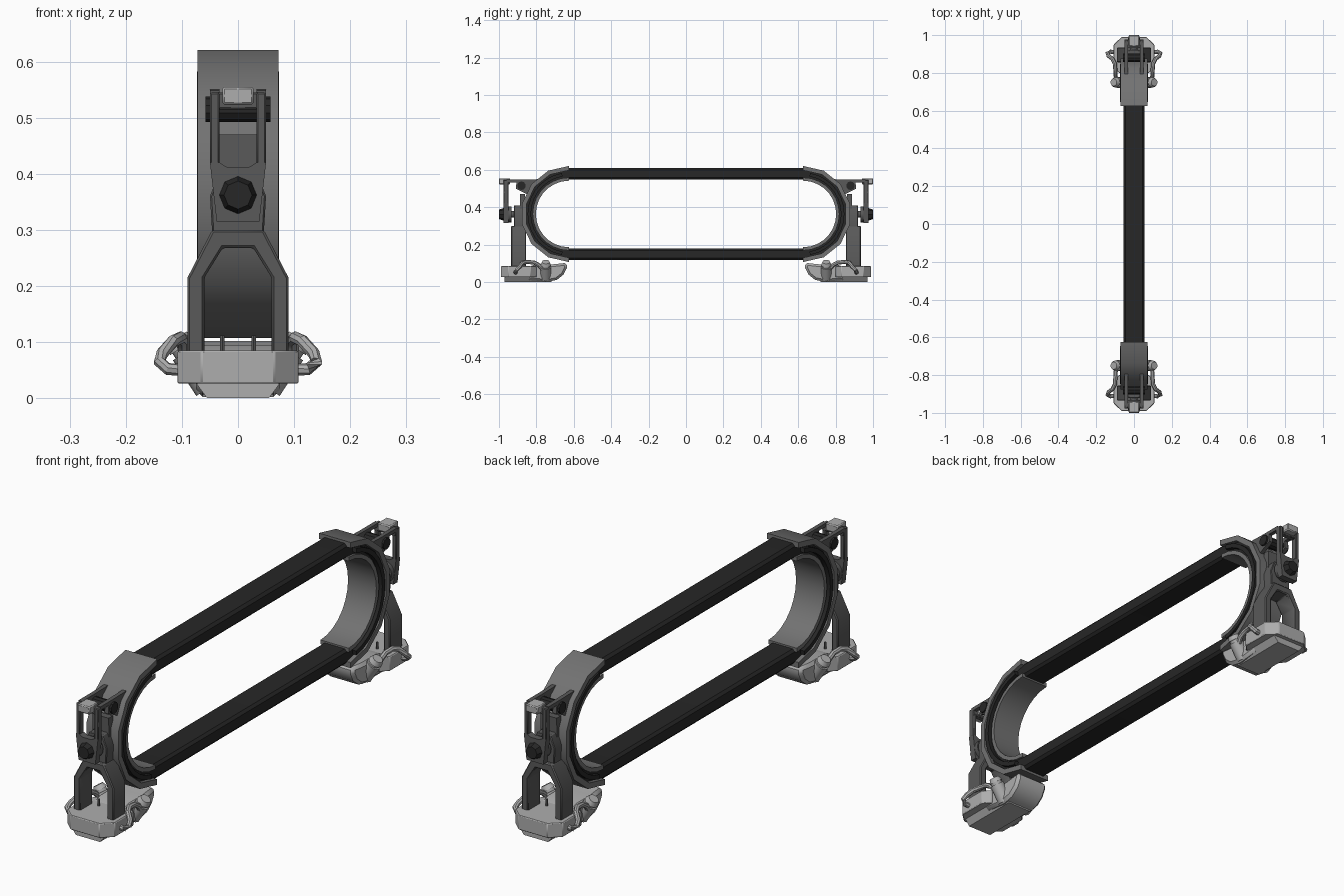
import bpy, bmesh, math
from mathutils import Vector, Matrix

if "Cube" in bpy.data.objects:
    bpy.data.objects.remove(bpy.data.objects["Cube"])


def mat(name, v):
    m = bpy.data.materials.new(name)
    m.diffuse_color = (v, v, v, 1)
    m.use_nodes = True
    m.node_tree.nodes["Principled BSDF"].inputs["Base Color"].default_value = m.diffuse_color
    return m


RUBBER = mat("black_rubber", 0.02)
DARK = mat("dark_metal", 0.10)
MID = mat("shell_metal", 0.17)
LIGHT = mat("light_metal", 0.42)
CY, CZ = -0.625, 0.364          # centre of the front end curve


def finish(name, bm, m, bevel=0, both=True):
    bmesh.ops.recalc_face_normals(bm, faces=bm.faces)
    me = bpy.data.meshes.new(name)
    bm.to_mesh(me)
    bm.free()
    me.polygons.foreach_set("use_smooth", [True] * len(me.polygons))
    me.set_sharp_from_angle(angle=math.radians(32))
    me.materials.append(m)
    # every end part is repeated, turned half a turn, at the back
    for tag, ang in (("front", 0), ("back", math.pi)) if both else (("", 0),):
        ob = bpy.data.objects.new(f"{tag}_{name}".strip("_"), me)
        ob.matrix_world = Matrix.Rotation(ang, 4, 'Z')
        bpy.context.collection.objects.link(ob)
        if bevel:
            b = ob.modifiers.new("bevel", 'BEVEL')
            b.width, b.segments, b.limit_method = bevel, 1, 'ANGLE'


def prism(name, pts, axis, lo, hi, m, bevel=0, both=True):
    """Extrude a 2D outline along an axis (outline uses the other two axes in order)."""
    bm = bmesh.new()
    rings = []
    for d in (lo, hi):
        ring = []
        for p in pts:
            c = list(p)
            c.insert("xyz".index(axis), d)
            ring.append(bm.verts.new(c))
        rings.append(ring)
        bm.faces.new(ring)
    n = len(pts)
    for i in range(n):
        j = (i + 1) % n
        bm.faces.new((rings[0][i], rings[0][j], rings[1][j], rings[1][i]))
    finish(name, bm, m, bevel, both)


def box(name, x, y, z, m, bevel=0):
    prism(name, [(x[0], y[0]), (x[1], y[0]), (x[1], y[1]), (x[0], y[1])], 'z', *z, m, bevel)


def rod(name, a, b, r, m, sides=12, r2=None):
    a, b = Vector(a), Vector(b)
    d = b - a
    bm = bmesh.new()
    bmesh.ops.create_cone(bm, cap_ends=True, segments=sides, radius1=r, radius2=r2 or r, depth=d.length)
    bmesh.ops.transform(bm, verts=bm.verts, matrix=Matrix.Translation((a + b) / 2)
                        @ d.to_track_quat('Z', 'Y').to_matrix().to_4x4())
    finish(name, bm, m)


def tube(name, pts, r, m, sides=8):
    pts = [Vector(p) for p in pts]
    bm = bmesh.new()
    rings = []
    for i, p in enumerate(pts):
        t = (pts[min(i + 1, len(pts) - 1)] - pts[max(i - 1, 0)]).normalized()
        u = t.cross(Vector((0.8, 0.1, 0.6))).normalized()
        v = t.cross(u)
        rings.append([bm.verts.new(p + r * (math.cos(k * math.tau / sides) * u
                      + math.sin(k * math.tau / sides) * v)) for k in range(sides)])
    for s, e in zip(rings, rings[1:]):
        for k in range(sides):
            j = (k + 1) % sides
            bm.faces.new((s[k], s[j], e[j], e[k]))
    bm.faces.new(rings[0])
    bm.faces.new(rings[-1])
    finish(name, bm, m)


def arc(r, n, a0=90, a1=270):
    return [(CY + r * math.cos(math.radians(a0 + (a1 - a0) * i / n)),
             CZ + r * math.sin(math.radians(a0 + (a1 - a0) * i / n))) for i in range(n + 1)]


def band(name, ro, no, ri, ni, w, m, a0=90, a1=270):
    prism(name, arc(ro, no, a0, a1) + arc(ri, ni, a0, a1)[::-1], 'x', -w, w, m)


# Rubber strap: chamfered section swept round a stadium path
bm = bmesh.new()
path = [(90 + 180 * i / 14, CY) for i in range(15)] + [(270 + 180 * i / 14, -CY) for i in range(15)]
section = [(-.055, .195), (-.045, .185), (.045, .185), (.055, .195),
           (.055, .236), (.045, .247), (-.045, .247), (-.055, .236)]
loops = [[bm.verts.new((x, cy + r * math.cos(math.radians(a)), CZ + r * math.sin(math.radians(a))))
          for x, r in section] for a, cy in path]
for s, e in zip(loops, loops[1:] + loops[:1]):
    for k in range(8):
        j = (k + 1) % 8
        bm.faces.new((s[k], s[j], e[j], e[k]))
finish("strap", bm, RUBBER, both=False)

# End shell: outer plate, inner plate, dark rib between them
band("outer_shell", .257, 7, .234, 7, .072, MID)
band("inner_shell", .195, 14, .178, 14, .064, MID)
band("shell_rib", .222, 14, .204, 14, .073, RUBBER, 100, 260)

# Forked bracket standing on the foot
half = [(.06, .06), (.06, .215), (.027, .268)]
outer = [(.046, .30), (.09, .215), (.09, .06)]
fork = half + [(-x, z) for x, z in half[::-1]] + [(-x, z) for x, z in outer[::-1]] + outer
prism("fork", fork, 'y', -.935, -.855, DARK, .004)
prism("fork_neck", [(-.046, .295), (.046, .295), (.05, .36), (.03, .41), (-.03, .41), (-.05, .36)],
      'y', -.92, -.865, DARK, .003)

# Main bolt with its washers
rod("bolt_shaft", (0, -.98, .362), (0, -.86, .362), .018, DARK)
rod("bolt_head", (0, -1, .362), (0, -.975, .362), .025, RUBBER, 8, .034)
rod("bolt_washer", (0, -.95, .362), (0, -.932, .362), .043, DARK, 16)

# Latch frame: lower plate, two arms, cap and cross bar
prism("latch_plate", [(-.038, .315), (.038, .315), (.05, .42), (.033, .42), (.02, .412),
                      (-.02, .412), (-.033, .42), (-.05, .42)], 'y', -.977, -.95, DARK)
box("latch_cap", (-.028, .028), (-1, -.94), (.523, .555), LIGHT, .004)
box("latch_bar", (-.05, .05), (-.972, -.948), (.515, .545), DARK, .003)
for s in (-1, 1):
    x = sorted((s * .033, s * .05))
    box("latch_arm", x, (-.977, -.95), (.415, .545), DARK, .003)
    box("latch_link", x, (-.96, -.82), (.533, .548), DARK)
    # Lug on the shell
    prism("shell_lug", [(-.79, .55), (-.905, .547), (-.91, .50), (-.88, .485), (-.83, .46)],
          'x', *x, DARK)
rod("lug_pin", (-.058, -.88, .515), (.058, -.88, .515), .023, RUBBER, 10)
prism("shell_pad", [(-.04, .30), (.04, .30), (.036, .47), (-.036, .47)], 'y', -.888, -.86, DARK)

# Foot: chamfered block, tapered sole and curved heel
prism("foot_block", [(-.065, -.99), (.065, -.99), (.108, -.95), (.108, -.83), (.08, -.80),
                     (-.08, -.80), (-.108, -.83), (-.108, -.95)], 'z', .026, .085, LIGHT, .003)
prism("foot_sole", [(-.055, 0), (.055, 0), (.075, .027), (-.075, .027)], 'y', -.97, -.72, LIGHT)
prism("foot_heel", [(-.85, .012), (-.74, .002), (-.69, .012), (-.655, .04), (-.637, .075), (-.637, .103),
                    (-.71, .095), (-.80, .095), (-.85, .08)], 'x', -.075, .075, LIGHT, .012)

# Side knobs, loop handles and small pins of the foot
for s in (-1, 1):
    a, b = Vector((s * .05, -.75, .02)), Vector((s * .108, -.75, .108))
    rod("knob", a, a.lerp(b, .72), .029, LIGHT, 12)
    rod("knob_neck", a.lerp(b, .7), a.lerp(b, .85), .023, LIGHT, 12)
    rod("knob_cap", a.lerp(b, .82), b, .028, LIGHT, 12, .02)
    tube("loop_handle", [(s * .095, -.91, .05), (s * .125, -.912, .052), (s * .14, -.905, .065),
                         (s * .135, -.89, .08), (s * .115, -.875, .102), (s * .102, -.85, .108),
                         (s * .098, -.81, .104), (s * .098, -.785, .09), (s * .09, -.76, .06)],
         .011, LIGHT)
    rod("foot_pin", (s * .028, -.86, .08), (s * .028, -.86, .112), .005, DARK, 6)
